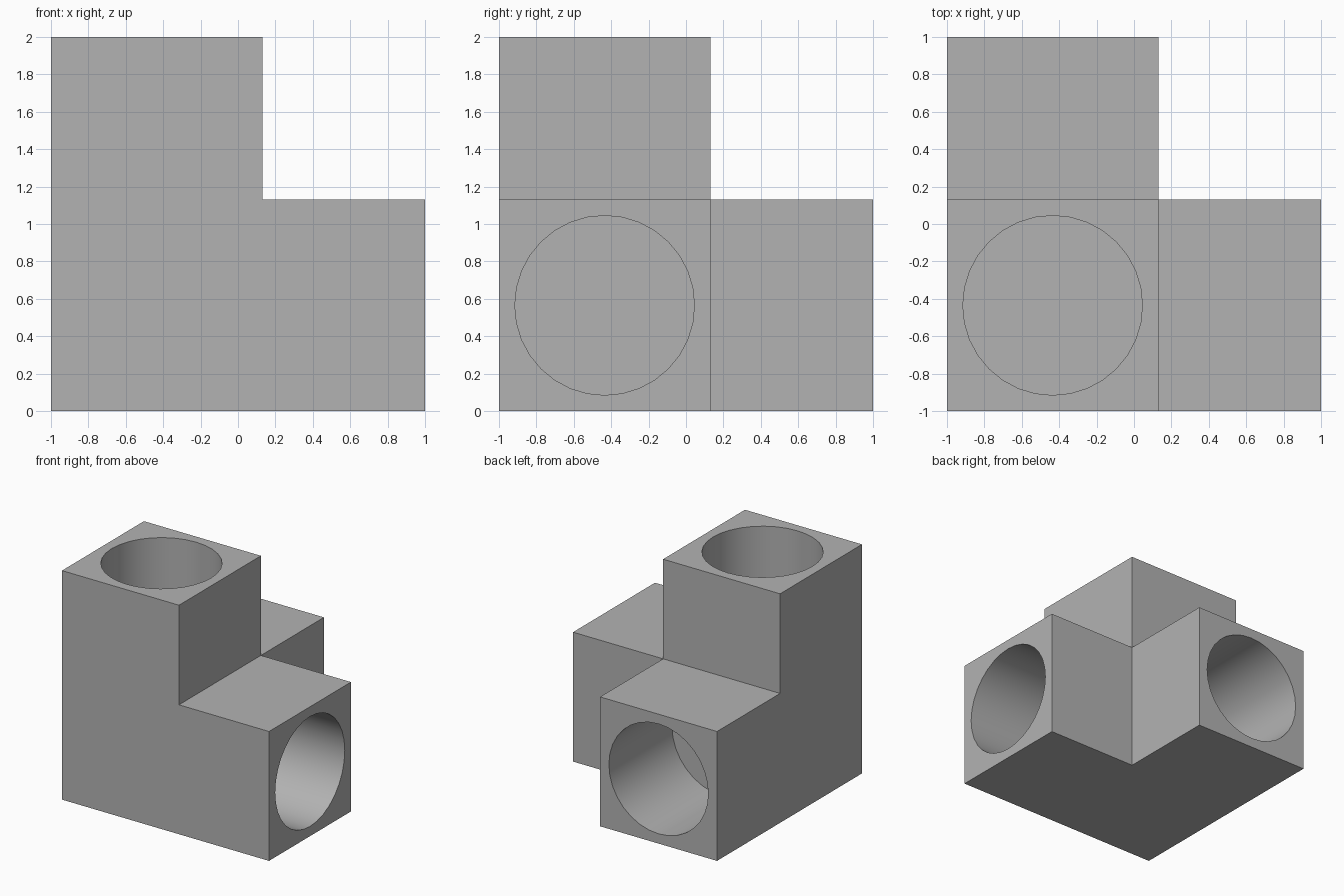
import bpy, bmesh
from mathutils import Matrix, Vector

BLOCK = 1.13           # width of the square section
ARM = 2 - BLOCK        # length of each arm beyond the corner block
BORE = 0.48            # socket radius
CENTRE = Vector((BLOCK / 2 - 1, BLOCK / 2 - 1, BLOCK / 2))
AXES = [Vector((1, 0, 0)), Vector((0, 1, 0)), Vector((0, 0, 1))]

default = bpy.data.objects.get("Cube")
if default:
    bpy.data.objects.remove(default, do_unlink=True)

grey = bpy.data.materials.new("plain grey")
grey.use_nodes = True
colour = (0.45, 0.45, 0.45, 1)
grey.diffuse_color = colour
grey.node_tree.nodes["Principled BSDF"].inputs["Base Color"].default_value = colour


def make_object(name, bm):
    mesh = bpy.data.meshes.new(name)
    bm.to_mesh(mesh)
    bm.free()
    mesh.materials.append(grey)
    obj = bpy.data.objects.new(name, mesh)
    bpy.context.collection.objects.link(obj)
    return obj


# Corner block with an arm extruded along each positive axis
bm = bmesh.new()
bmesh.ops.create_cube(bm, size=BLOCK, matrix=Matrix.Translation(CENTRE))
bm.normal_update()
for axis in AXES:
    face = next(f for f in bm.faces if f.normal.dot(axis) > 0.9
                and abs((f.calc_center_median() - CENTRE).length - BLOCK / 2) < 0.01)
    result = bmesh.ops.extrude_discrete_faces(bm, faces=[face])
    cap = result["faces"][0]
    bmesh.ops.translate(bm, verts=cap.verts, vec=axis * ARM)
    bm.normal_update()
bmesh.ops.remove_doubles(bm, verts=bm.verts, dist=0.0001)
bmesh.ops.recalc_face_normals(bm, faces=bm.faces)
connector = make_object("corner_connector", bm)

# Round blind sockets, one down the length of each arm
overshoot = 0.1
bm = bmesh.new()
for axis in AXES:
    middle = CENTRE + axis * (BLOCK / 2 + (ARM + overshoot) / 2)
    turn = axis.to_track_quat("Z", "Y").to_matrix().to_4x4()
    bmesh.ops.create_cone(bm, cap_ends=True, segments=32, radius1=BORE, radius2=BORE,
                          depth=ARM + overshoot, matrix=Matrix.Translation(middle) @ turn)
cutter = make_object("socket_cutter", bm)
cutter.hide_render = True

cut = connector.modifiers.new("sockets", "BOOLEAN")
cut.operation = "DIFFERENCE"
cut.solver = "EXACT"
cut.object = cutter

bpy.ops.object.select_all(action="DESELECT")
bpy.context.view_layer.objects.active = connector
connector.select_set(True)
bpy.ops.object.modifier_apply(modifier=cut.name)
bpy.data.objects.remove(cutter, do_unlink=True)

# Smooth bores, crisp block edges
bpy.ops.object.shade_smooth_by_angle(angle=0.6)
